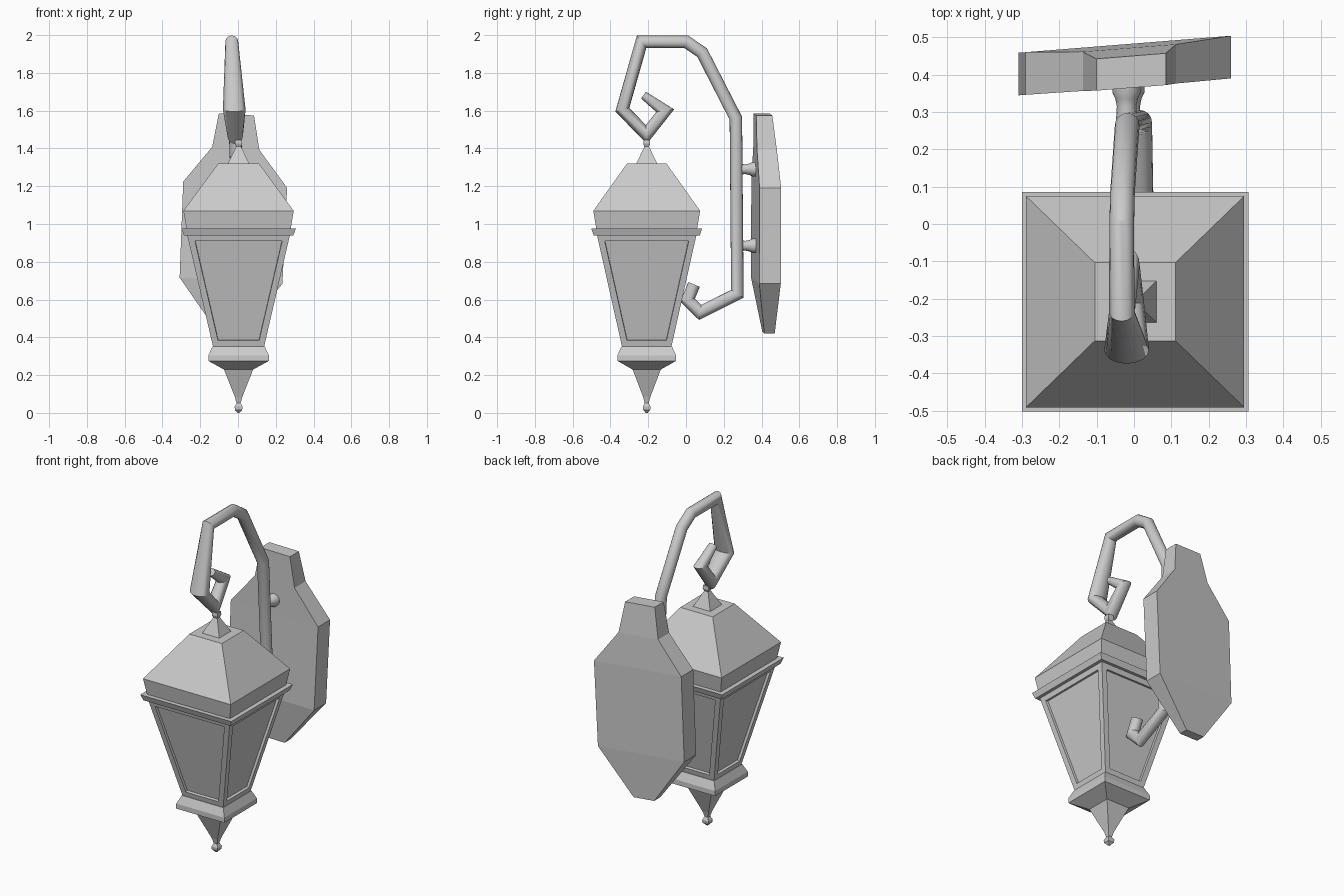
import bpy, bmesh, math
from mathutils import Vector

if "Cube" in bpy.data.objects:
    bpy.data.objects.remove(bpy.data.objects["Cube"])

CX, CY, SY = 0.003, -0.208, 0.968   # lantern axis, and depth relative to width


def finish(bm, name, smooth=False):
    bmesh.ops.recalc_face_normals(bm, faces=bm.faces)
    me = bpy.data.meshes.new(name)
    bm.to_mesh(me)
    bm.free()
    ob = bpy.data.objects.new(name, me)
    bpy.context.collection.objects.link(ob)
    if smooth:
        bpy.ops.object.select_all(action='DESELECT')
        ob.select_set(True)
        bpy.context.view_layer.objects.active = ob
        bpy.ops.object.shade_smooth_by_angle(angle=math.radians(30))
    return ob


def loft(rings):
    """Skin a list of closed rings and cap both ends."""
    bm = bmesh.new()
    loops = [[bm.verts.new(p) for p in r] for r in rings]
    sides = []
    for a, b in zip(loops, loops[1:]):
        n = len(a)
        for i in range(n):
            j = (i + 1) % n
            sides.append(bm.faces.new((a[i], a[j], b[j], b[i])))
    bm.faces.new(loops[0])
    bm.faces.new(loops[-1])
    bmesh.ops.recalc_face_normals(bm, faces=bm.faces)
    return bm, sides


def square_stack(name, profile, inset=None):
    """Square section following (half width, z) points; optional recessed panels."""
    rings = [[(CX + sx * w, CY + sy * w * SY, z)
              for sx, sy in ((-1, -1), (1, -1), (1, 1), (-1, 1))] for w, z in profile]
    bm, sides = loft(rings)
    if inset:
        bmesh.ops.inset_individual(bm, faces=sides, thickness=inset, use_even_offset=True)
        bmesh.ops.inset_individual(bm, faces=sides, thickness=0.001, depth=-0.015,
                                   use_even_offset=True)
    return finish(bm, name)


# Lantern: roof, rim, glazed body, base and bottom finial
square_stack("roof_cap", [(0.058, 1.318), (0.02, 1.395), (0.013, 1.41),
                          (0.019, 1.425), (0.017, 1.445)])
square_stack("roof", [(0.275, 0.97), (0.292, 1.07), (0.108, 1.32)])
square_stack("roof_rim", [(0.29, 0.94), (0.303, 0.975)])
square_stack("glazed_body", [(0.135, 0.35), (0.272, 0.942)], inset=0.033)
square_stack("base_collar", [(0.078, 0.23), (0.16, 0.275), (0.16, 0.305), (0.138, 0.352)])
square_stack("bottom_finial", [(0.005, 0.0), (0.019, 0.015), (0.021, 0.033), (0.011, 0.052),
                               (0.02, 0.085), (0.078, 0.232)])

# Curled arm: mitred tube along (y, z, half width in x), leaning slightly sideways
path = [(0.043, 0.68, .033), (0.008, 0.597, .033), (0.075, 0.532, .033), (0.272, 0.63, .033),
        (0.264, 1.56, .033), (0.085, 1.908, .033), (0.0, 1.965, .033), (-0.235, 1.965, .034),
        (-0.337, 1.605, .06), (-0.21, 1.474, .042), (-0.11, 1.6, .035), (-0.225, 1.682, .026)]
pts = [Vector((y, z)) for y, z, _ in path]
rings = []
for i, (y, z, rx) in enumerate(path):
    d0 = (pts[i] - pts[i - 1]).normalized() if i else None
    d1 = (pts[i + 1] - pts[i]).normalized() if i < len(pts) - 1 else None
    d0, d1 = d0 or d1, d1 or d0
    t = (d0 + d1).normalized()
    nrm = Vector((-t.y, t.x))
    r = (0.033 if i < len(pts) - 1 else 0.022) / max(t.dot(d0), 0.6)
    x = -0.033 + (1.97 - z) * 0.036
    ring = []
    for k in range(16):
        a = k * math.tau / 16
        p = pts[i] + nrm * r * math.sin(a)
        ring.append((x + rx * math.cos(a), p.x, p.y))
    rings.append(ring)
finish(loft(rings)[0], "curled_arm", smooth=True)

# Wall plate: rows of (z, centre x, half width, front y, back y), slightly twisted
rows = [(1.58, -0.008, 0.093, 0.365, 0.45), (1.40, -0.012, 0.125, 0.367, 0.472),
        (1.208, -0.015, 0.275, 0.369, 0.483), (0.70, -0.037, 0.272, 0.369, 0.483),
        (0.425, -0.045, 0.065, 0.413, 0.468)]
rings = []
for z, cx, hw, yf, yb in rows:
    rings.append([(cx + s * hw, y + 0.08 * (cx + s * hw), z - 0.06 * s * hw)
                  for s, y in ((-1, yf), (1, yf), (1, yb), (-1, yb))])
finish(loft(rings)[0], "wall_plate")

# Two studs joining the arm to the plate
for name, x, z in (("upper_stud", -0.02, 1.29), ("lower_stud", -0.01, 0.885)):
    rings = [[(x + r * math.cos(k * math.tau / 16), y, z + r * math.sin(k * math.tau / 16))
              for k in range(16)]
             for r, y in ((0.028, 0.28), (0.026, 0.315), (0.03, 0.335), (0.038, 0.352), (0.038, 0.38))]
    finish(loft(rings)[0], name, smooth=True)
